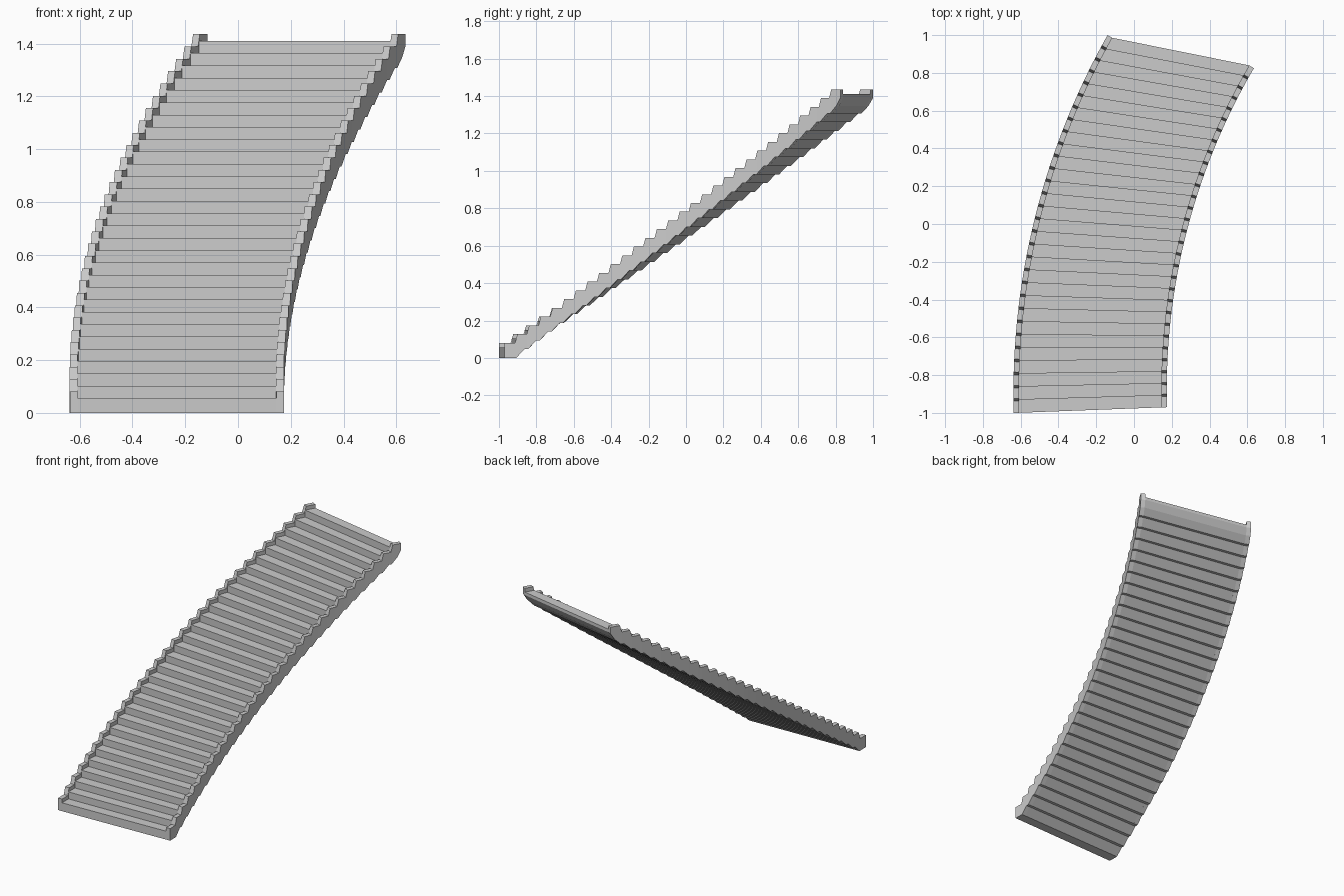
import bpy, bmesh, math
from mathutils import Vector

if "Cube" in bpy.data.objects:
    bpy.data.objects.remove(bpy.data.objects["Cube"])

N = 30            # number of steps
RISE = 0.0467     # height of one step
TREAD = 0.056     # height of the first tread
LIP = 0.025       # stringer height above the tread
WIDTH = 0.029     # stringer width


def arc(p0, p1, sag, inset=0.0):
    """Plan-view arc from p0 to p1 bulging to -x; inset moves it towards the centre."""
    p0, p1 = Vector(p0), Vector(p1)
    chord = p1 - p0
    c = chord.length
    r = c * c / (8 * sag) + sag / 2
    inward = Vector((chord.y, -chord.x)).normalized()
    centre = (p0 + p1) / 2 + inward * (r - sag)
    half = math.asin(c / 2 / r)
    base = math.atan2(-inward.y, -inward.x)

    def at(t):
        a = base + half - 2 * half * t / N
        return centre + (r - inset) * Vector((math.cos(a), math.sin(a)))
    return at


def under(t):
    """Sawtooth underside: a flat and a slope under each step."""
    if t <= 1:
        return 0.0
    if t > N - 0.4:
        return (N - 1) * RISE + (t - N + 0.4) / 0.4 * 0.036
    k = min(int(t + 1e-6), N - 1)
    return RISE * (k - 1 + min(1, (t - k) / 0.7))


def strip(name, columns, rail_a, rail_b):
    """Solid between two rails from columns of (t, bottom z, top z)."""
    bm = bmesh.new()
    cols = []
    for t, zb, zt in columns:
        a, b = rail_a(t), rail_b(t)
        cols.append([bm.verts.new((p.x, p.y, z)) for p, z in
                     ((a, zb), (b, zb), (b, zt), (a, zt))])
    for i in range(len(cols) - 1):
        c, d = cols[i], cols[i + 1]
        riser = abs(columns[i][0] - columns[i + 1][0]) < 1e-6
        for k in ([2] if riser else range(4)):
            j = (k + 1) % 4
            bm.faces.new((c[k], c[j], d[j], d[k]))
    bm.faces.new(cols[0])
    bm.faces.new(cols[-1][::-1])
    bmesh.ops.remove_doubles(bm, verts=bm.verts, dist=1e-5)
    bmesh.ops.recalc_face_normals(bm, faces=bm.faces)
    me = bpy.data.meshes.new(name)
    bm.to_mesh(me)
    bm.free()
    ob = bpy.data.objects.new(name, me)
    bpy.context.collection.objects.link(ob)
    return ob


# Side curves of the stair in plan
LEFT = ((-0.637, -1.0), (-0.14, 1.0), 0.14)
RIGHT = ((0.175, -0.97), (0.635, 0.825), 0.13)
left_out, left_in = arc(*LEFT), arc(*LEFT, WIDTH)
right_out, right_in = arc(*RIGHT), arc(*RIGHT, -WIDTH)

# Profiles: vertical risers for the treads, slanted risers for the stringers
steps, sides = [], []
S = 0.1
for i in range(N):
    z = TREAD + i * RISE
    last = i == N - 1
    for t in (i, i + 0.6 if last else i + 0.7, i + 1):
        steps.append((t, under(t), z))
    start = 0 if i == 0 else i + S
    end = N if last else i + 1 - S
    for t in (start, i + 0.6 if last else i + 0.7, end):
        sides.append((t, under(t), z + LIP))
    if not last:
        sides.append((i + 1, under(i + 1), z + LIP + RISE / 2))

strip("treads", steps, left_in, right_in)
strip("left_stringer", sides, left_out, left_in)
strip("right_stringer", sides, right_in, right_out)
